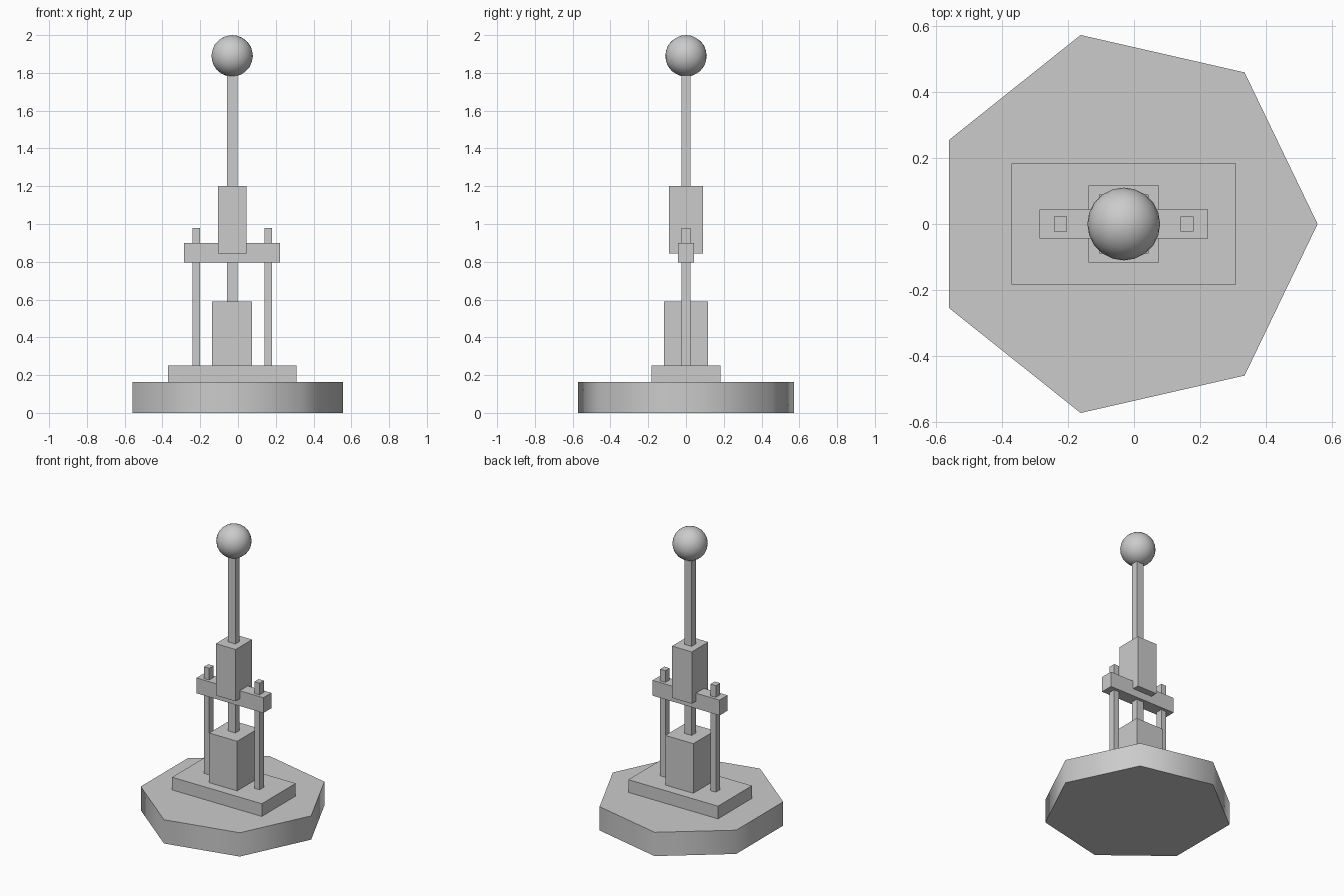
import bpy
import math

if "Cube" in bpy.data.objects:
    bpy.data.objects.remove(bpy.data.objects["Cube"])

CX = -0.031  # shared vertical axis of all parts


def box(name, width, depth, z0, z1, dx=0.0):
    bpy.ops.mesh.primitive_cube_add(size=1, location=(CX + dx, 0, (z0 + z1) / 2))
    ob = bpy.context.object
    ob.name = name
    ob.scale = (width, depth, z1 - z0)
    bpy.ops.object.transform_apply(location=False, rotation=False, scale=True)
    return ob


# Seven-sided base, one corner pointing to +x, smooth around its rim
bpy.ops.mesh.primitive_cylinder_add(vertices=7, radius=0.586, depth=0.163,
                                    location=(CX, 0, 0.0815),
                                    rotation=(0, 0, -math.pi / 2))
base = bpy.context.object
base.name = "base"
bpy.ops.object.shade_smooth_by_angle(angle=math.radians(60))

# Mounting plate and lower block
box("mounting_plate", 0.68, 0.367, 0.163, 0.25)
box("lower_block", 0.212, 0.233, 0.25, 0.59)

# Pair of guide posts through the crossbar
for side, s in (("left", -1), ("right", 1)):
    box(side + "_guide_post", 0.04, 0.046, 0.25, 0.98, s * 0.191)
box("crossbar", 0.508, 0.087, 0.795, 0.90)

# Grip block and lever rod
box("grip_block", 0.15, 0.178, 0.845, 1.20)
box("lever_rod", 0.056, 0.046, 0.59, 1.82)

# Round knob
bpy.ops.mesh.primitive_ico_sphere_add(subdivisions=3, radius=0.11,
                                      location=(CX, 0, 1.89))
knob = bpy.context.object
knob.name = "knob"
bpy.ops.object.shade_smooth_by_angle(angle=math.radians(60))
